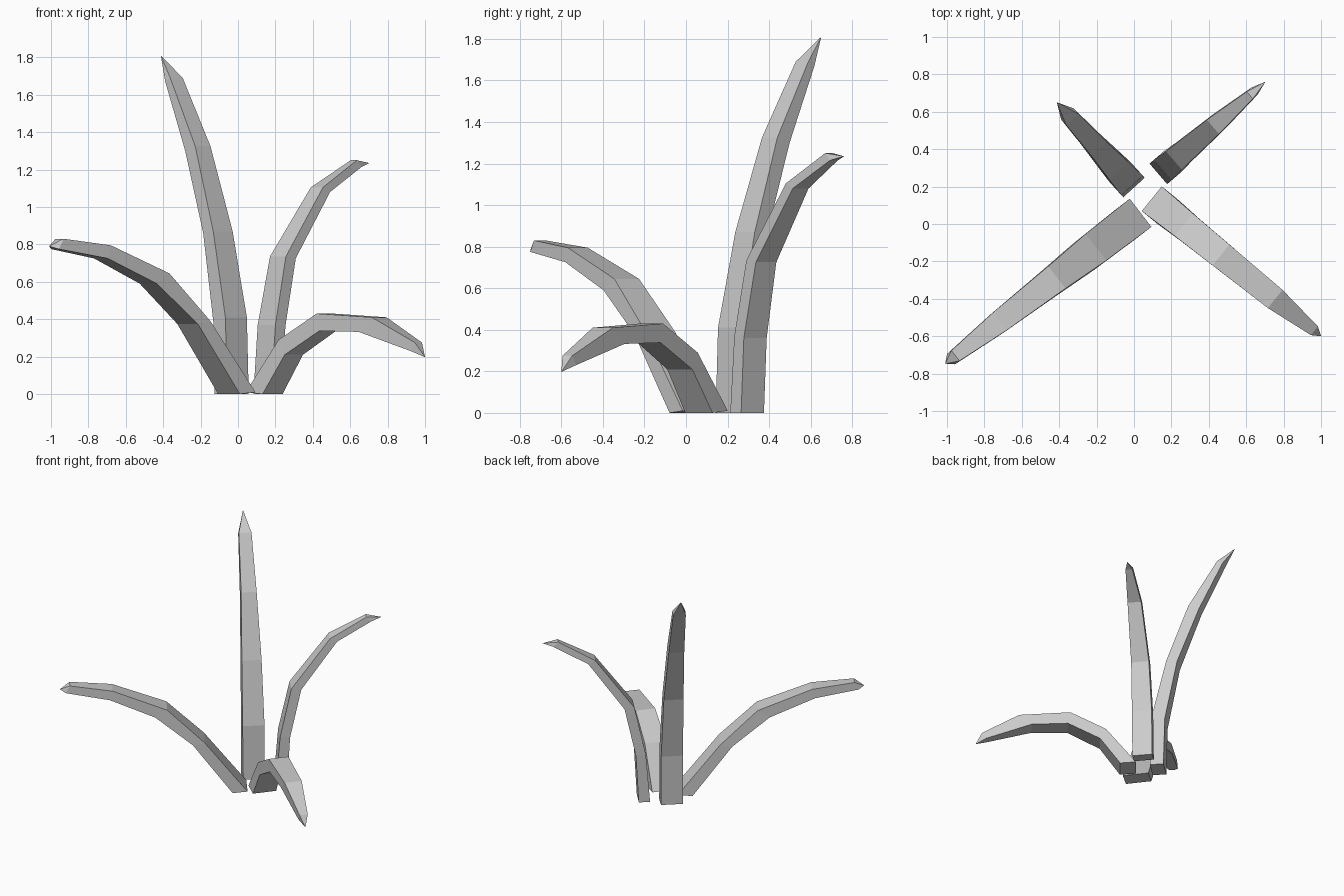
import bpy
import bmesh
from mathutils import Vector

cube = bpy.data.objects.get("Cube")
if cube:
    bpy.data.objects.remove(cube, do_unlink=True)

# One plain grey for the whole plant
grey = bpy.data.materials.new("pale_grey")
grey.use_nodes = True
grey.diffuse_color = (0.6, 0.6, 0.6, 1)
grey.node_tree.nodes["Principled BSDF"].inputs["Base Color"].default_value = (0.6, 0.6, 0.6, 1)


def build_leaf(name, base, heading, inner, outer, widths, tip):
    """Sweep a tapering four-sided section outward from the base and close it in a point.

    inner, outer and tip are (reach, height) pairs in the leaf's own upright plane.
    """
    origin = Vector((base[0], base[1], 0))
    forward = Vector((heading[0], heading[1], 0)).normalized()
    side = Vector((-forward.y, forward.x, 0))

    def place(point, offset):
        return origin + forward * point[0] + side * offset + Vector((0, 0, point[1]))

    bm = bmesh.new()
    rings = []
    for top, bottom, width in zip(inner, outer, widths):
        half = width / 2
        corners = [(top, -half), (top, half), (bottom, half), (bottom, -half)]
        rings.append([bm.verts.new(place(p, s)) for p, s in corners])

    # Base cap, sides and pointed end
    bm.faces.new(rings[0])
    for lower, upper in zip(rings, rings[1:]):
        for i in range(4):
            j = (i + 1) % 4
            bm.faces.new((lower[i], lower[j], upper[j], upper[i]))
    point = bm.verts.new(place(tip, 0))
    last = rings[-1]
    for i in range(4):
        bm.faces.new((last[i], last[(i + 1) % 4], point))
    bmesh.ops.recalc_face_normals(bm, faces=bm.faces)

    mesh = bpy.data.meshes.new(name)
    bm.to_mesh(mesh)
    bm.free()
    mesh.materials.append(grey)
    leaf = bpy.data.objects.new(name, mesh)
    bpy.context.collection.objects.link(leaf)
    return leaf


# Long arching leaf toward the front
build_leaf(
    "front_right_leaf", base=(0.035, 0.06), heading=(-0.79, -0.61),
    inner=[(0, 0.01), (0.3, 0.39), (0.565, 0.645), (0.95, 0.795), (1.25, 0.83)],
    outer=[(0.105, 0), (0.385, 0.375), (0.65, 0.59), (0.97, 0.725), (1.28, 0.775)],
    widths=[0.19, 0.18, 0.15, 0.12, 0.07], tip=(1.32, 0.79))

# Tall upright leaf
build_leaf(
    "back_right_leaf", base=(0, 0.195), heading=(-0.67, 0.74),
    inner=[(0, 0), (0.015, 0.41), (0.12, 0.87), (0.28, 1.325), (0.49, 1.69)],
    outer=[(0.1, 0), (0.11, 0.38), (0.2, 0.86), (0.36, 1.3), (0.53, 1.67)],
    widths=[0.155, 0.155, 0.14, 0.11, 0.09], tip=(0.615, 1.81))

# Medium leaf with a nodding end
build_leaf(
    "back_left_leaf", base=(0.13, 0.268), heading=(0.758, 0.652),
    inner=[(0, 0), (0.03, 0.37), (0.11, 0.735), (0.385, 1.105), (0.645, 1.25)],
    outer=[(0.08, 0), (0.1, 0.36), (0.18, 0.725), (0.435, 1.08), (0.68, 1.215)],
    widths=[0.145, 0.145, 0.13, 0.1, 0.05], tip=(0.755, 1.235))

# Low drooping leaf
build_leaf(
    "front_left_leaf", base=(0.095, 0.135), heading=(0.776, -0.63),
    inner=[(0, 0.01), (0.22, 0.29), (0.477, 0.43), (0.85, 0.41), (1.12, 0.275)],
    outer=[(0.116, 0), (0.262, 0.21), (0.496, 0.338), (0.76, 0.332), (1.09, 0.23)],
    widths=[0.17, 0.155, 0.143, 0.125, 0.06], tip=(1.166, 0.197))
